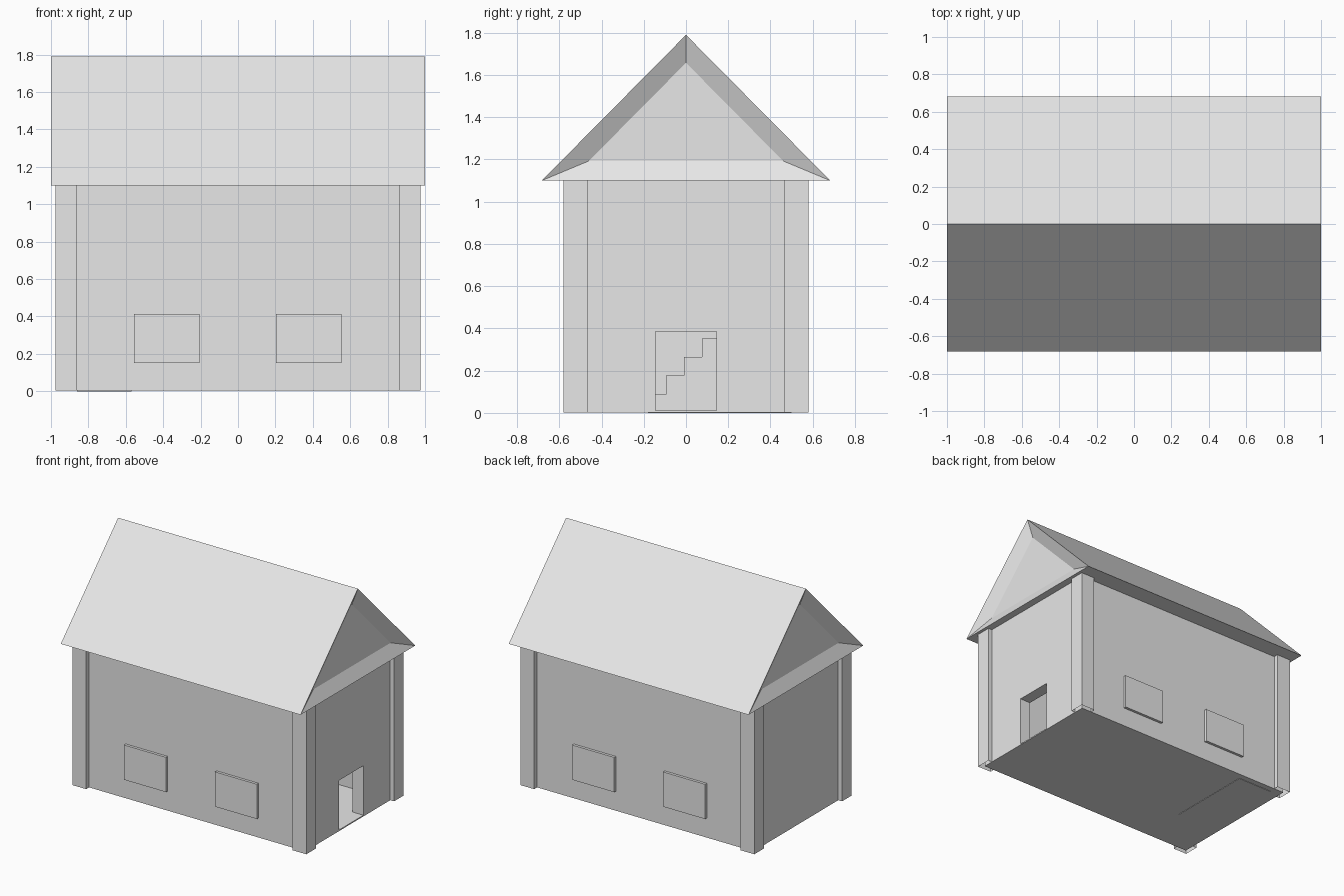
import bpy
import bmesh

cube = bpy.data.objects.get("Cube")
if cube:
    bpy.data.objects.remove(cube, do_unlink=True)

GREY = (0.8, 0.8, 0.8, 1.0)
grey = bpy.data.materials.new("plain_grey")
grey.use_nodes = True
grey.diffuse_color = GREY
grey.node_tree.nodes["Principled BSDF"].inputs["Base Color"].default_value = GREY


def finish(name, bm):
    bmesh.ops.recalc_face_normals(bm, faces=bm.faces)
    mesh = bpy.data.meshes.new(name)
    bm.to_mesh(mesh)
    bm.free()
    mesh.materials.append(grey)
    obj = bpy.data.objects.new(name, mesh)
    bpy.context.collection.objects.link(obj)
    return obj


def box(name, low, high, open_ends=False):
    bm = bmesh.new()
    bmesh.ops.create_cube(bm, size=1)
    for v in bm.verts:
        v.co = [h if c > 0 else l for c, l, h in zip(v.co, low, high)]
    if open_ends:
        caps = [f for f in bm.faces if abs(f.normal.z) > 0.9]
        bmesh.ops.delete(bm, geom=caps, context="FACES_ONLY")
    return finish(name, bm)


def prism(profile, x0, x1):
    """Extrude a (y, z) outline along x."""
    bm = bmesh.new()
    face = bm.faces.new([bm.verts.new((x0, y, z)) for y, z in profile])
    moved = bmesh.ops.extrude_face_region(bm, geom=[face])["geom"]
    verts = [g for g in moved if isinstance(g, bmesh.types.BMVert)]
    bmesh.ops.translate(bm, verts=verts, vec=(x1 - x0, 0, 0))
    # extrusion leaves the starting cap in place only when asked to
    if not any(all(abs(v.co.x - x0) < 1e-6 for v in f.verts) for f in bm.faces):
        bmesh.ops.holes_fill(bm, edges=bm.edges)
    bmesh.ops.recalc_face_normals(bm, faces=bm.faces)
    return bm


BASE, EAVES, RIDGE = 0.003, 1.1, 1.79

# Hollow walls with a floor and a doorway in the right end
walls = box("walls", (-0.944, -0.545, BASE), (0.944, 0.545, EAVES))
cutters = [
    box("room_cutter", (-0.855, -0.455, 0.012), (0.855, 0.455, EAVES + 0.1)),
    box("door_cutter", (0.8, -0.145, 0.012), (1.1, 0.145, 0.385)),
]
for cutter in cutters:
    cutter.hide_render = True
    cutter.hide_viewport = True
    cutter.display_type = "WIRE"
    cut = walls.modifiers.new(cutter.name, "BOOLEAN")
    cut.operation = "DIFFERENCE"
    cut.solver = "EXACT"
    cut.object = cutter

# Hollow corner posts
for end, sx in (("right", 1), ("left", -1)):
    for side, sy in (("front", -1), ("back", 1)):
        xs = sorted((sx * 0.86, sx * 0.976))
        ys = sorted((sy * 0.465, sy * 0.58))
        box(f"{side}_{end}_post", (xs[0], ys[0], BASE), (xs[1], ys[1], EAVES), True)

# Raised window panels on both long sides
for side, sy in (("front", -1), ("back", 1)):
    for n, x in enumerate((-0.38, 0.378)):
        ys = sorted((sy * 0.53, sy * 0.565))
        box(f"{side}_window_{n + 1}", (x - 0.175, ys[0], 0.15), (x + 0.175, ys[1], 0.412))

# Gabled roof with a sunken triangle at each end
roof = prism([(-0.683, EAVES), (0.683, EAVES), (0, RIDGE)], -1, 1)
gables = [f for f in roof.faces if abs(f.normal.x) > 0.9]
bmesh.ops.inset_individual(roof, faces=gables, thickness=0.093, depth=0, use_even_offset=True)
for f in gables:
    bmesh.ops.translate(roof, verts=f.verts, vec=f.normal * -0.05)
finish("roof", roof)

# Indoor staircase rising towards the back
TREAD, RISE, STEPS, START = 0.085, 0.088, 8, -0.18
outline = [(START, 0)]
for i in range(STEPS):
    y = START + i * TREAD
    outline += [(y, (i + 1) * RISE), (y + TREAD, (i + 1) * RISE)]
outline.append((START + STEPS * TREAD, 0))
finish("staircase", prism(outline, -0.86, -0.57))
